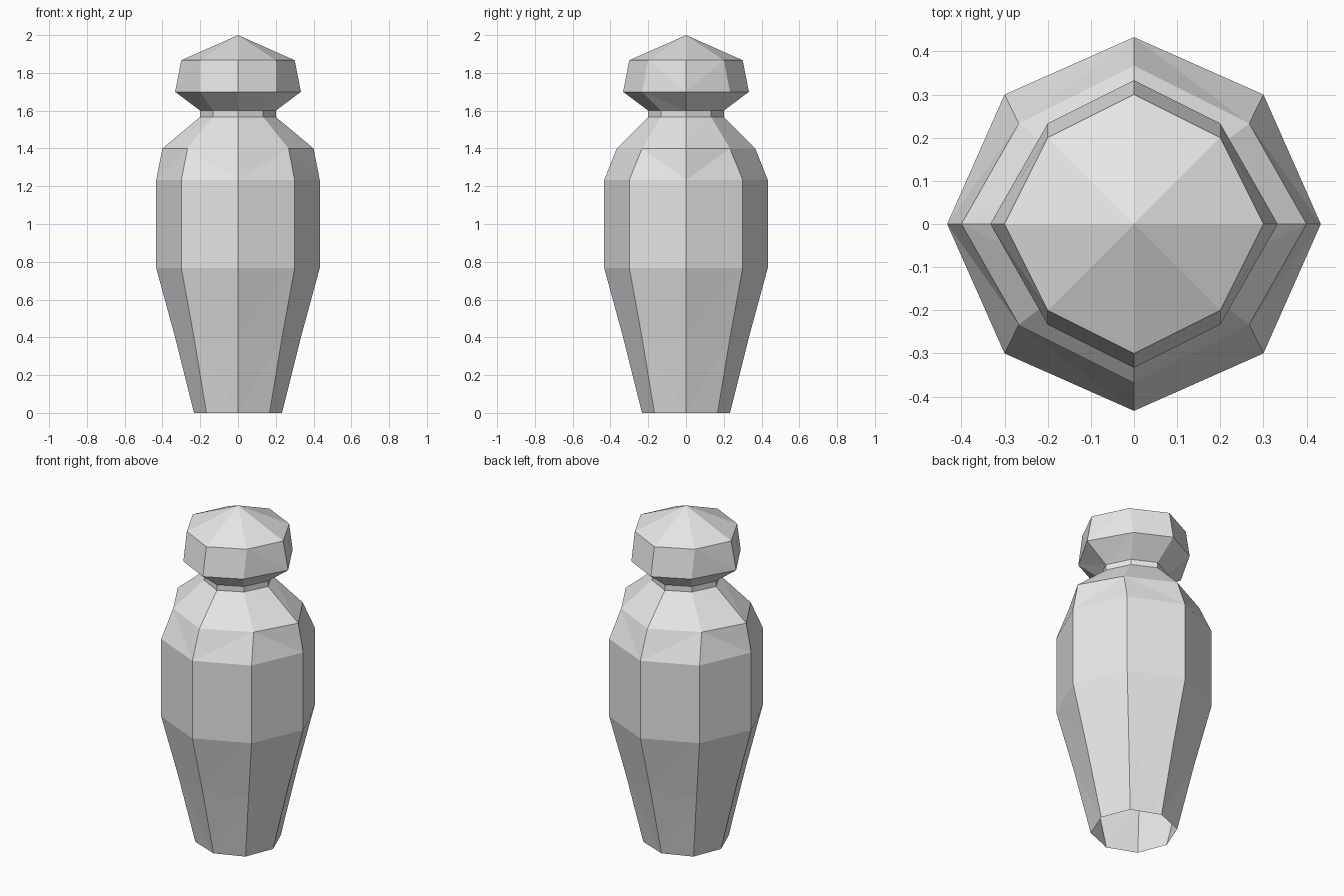
import bpy
import bmesh

cube = bpy.data.objects.get("Cube")
if cube:
    bpy.data.objects.remove(cube, do_unlink=True)

grey = bpy.data.materials.new("stone_grey")
grey.use_nodes = True
colour = (0.8, 0.8, 0.8, 1.0)
grey.diffuse_color = colour
grey.node_tree.nodes["Principled BSDF"].inputs["Base Color"].default_value = colour


def octagon(bm, z, side, front, dx, dy):
    """Eight-sided ring with corners on the axes and the diagonals."""
    corners = [(side, 0), (dx, dy), (0, front), (-dx, dy),
               (-side, 0), (-dx, -dy), (0, -front), (dx, -dy)]
    return [bm.verts.new((x, y, z)) for x, y in corners]


def build(name, profile, apex=None):
    """Skin a stack of octagons, optionally closed with a point."""
    bm = bmesh.new()
    rings = [octagon(bm, *row) for row in profile]
    for low, high in zip(rings, rings[1:]):
        for i in range(8):
            j = (i + 1) % 8
            # Split warped sides from the upper diagonal to the lower axis corner
            a, b, c, d = low[i], low[j], high[j], high[i]
            if i % 2 == 0:
                bm.faces.new((a, b, c))
                bm.faces.new((a, c, d))
            else:
                bm.faces.new((a, b, d))
                bm.faces.new((b, c, d))
    if apex is not None:
        tip = bm.verts.new((0, 0, apex))
        for i in range(8):
            bm.faces.new((rings[-1][i], rings[-1][(i + 1) % 8], tip))
    mesh = bpy.data.meshes.new(name)
    bm.to_mesh(mesh)
    bm.free()
    mesh.materials.append(grey)
    obj = bpy.data.objects.new(name, mesh)
    bpy.context.collection.objects.link(obj)
    return obj


# Open-bottomed jar: foot, belly, shoulder and neck (z, side, front, diagonal x, y)
build("jar_body", [
    (0.0, 0.233, 0.233, 0.167, 0.167),
    (0.4, 0.333, 0.333, 0.233, 0.233),
    (0.767, 0.433, 0.433, 0.3, 0.3),
    (1.233, 0.433, 0.433, 0.3, 0.3),
    (1.4, 0.4, 0.367, 0.267, 0.233),
    (1.567, 0.2, 0.2, 0.133, 0.133),
    (1.6, 0.2, 0.2, 0.133, 0.133),
])

# Flared stopper with a pointed top
build("jar_lid", [
    (1.6, 0.2, 0.2, 0.133, 0.133),
    (1.7, 0.333, 0.333, 0.2, 0.233),
    (1.867, 0.3, 0.3, 0.2, 0.2),
], apex=2.0)
